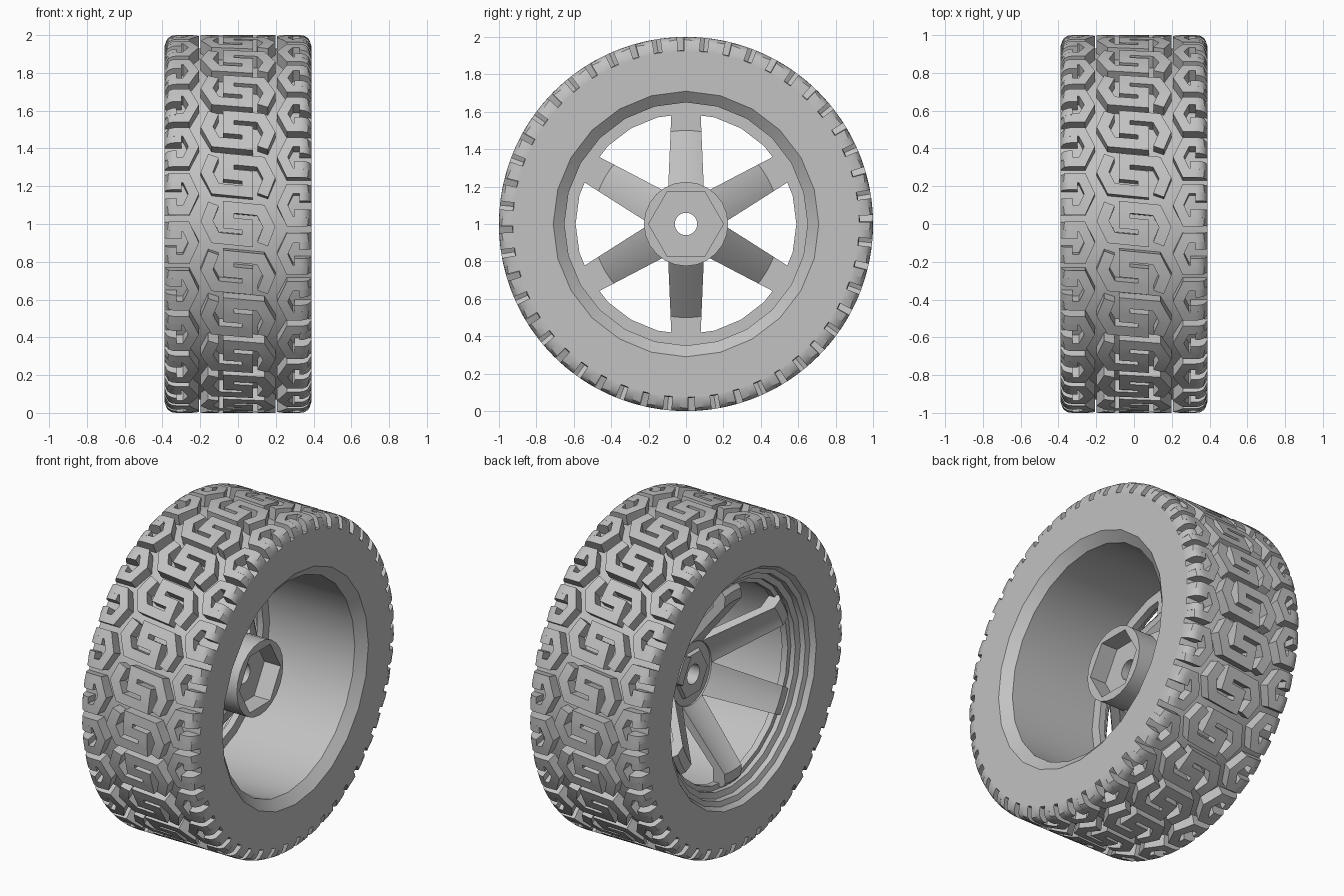
import bpy, bmesh, math
from mathutils import Vector, Matrix

cube = bpy.data.objects.get("Cube")
if cube:
    bpy.data.objects.remove(cube)

HALF, CARCASS, ROUND = 0.39, 0.93, 0.06
REPEATS = 24

grey = bpy.data.materials.new("plain_grey")
grey.use_nodes = True
colour = (0.54, 0.54, 0.54, 1)
grey.diffuse_color = colour
grey.node_tree.nodes["Principled BSDF"].inputs["Base Color"].default_value = colour


def polar(x, r, a):
    return Vector((x, r * math.cos(a), 1 + r * math.sin(a)))


def finish(name, bm, angle=30):
    bmesh.ops.recalc_face_normals(bm, faces=bm.faces)
    mesh = bpy.data.meshes.new(name)
    bm.to_mesh(mesh)
    bm.free()
    mesh.materials.append(grey)
    mesh.shade_smooth()
    mesh.set_sharp_from_angle(angle=math.radians(angle))
    ob = bpy.data.objects.new(name, mesh)
    bpy.context.collection.objects.link(ob)


def skin(bm, a, b):
    """Join two matching closed loops of vertices."""
    for j in range(len(a)):
        k = (j + 1) % len(a)
        bm.faces.new((a[j], a[k], b[k], b[j]))


def lathe(name, profile, segs):
    """Spin a closed (x, radius) loop; a radius may be a function of angle."""
    bm = bmesh.new()
    rings = []
    for i in range(segs):
        a = math.tau * i / segs
        rings.append([bm.verts.new(polar(x, r(a) if callable(r) else r, a)) for x, r in profile])
    for i in range(segs):
        skin(bm, rings[i], rings[(i + 1) % segs])
    finish(name, bm)


def polygon(sides, radius):
    step = math.tau / sides
    return lambda a: radius * math.cos(step / 2) / math.cos(a % step - step / 2)


# Tread surface radius, rounded at the shoulders
def crown(x):
    d = max(0, abs(x) - (HALF - ROUND))
    return 1 - ROUND + math.sqrt(max(0, ROUND ** 2 - d ** 2))


def stroke(bm, pts, width, turn, cuts=6):
    """Raise a mitred band along a path drawn on the unrolled tread."""
    pts = [Vector(p) for p in pts]
    dirs = [(b - a).normalized() for a, b in zip(pts, pts[1:])]
    offs = []
    for i in range(len(pts)):
        d0, d1 = dirs[max(i - 1, 0)], dirs[min(i, len(dirs) - 1)]
        n0, n1 = Vector((-d0.y, d0.x)), Vector((-d1.y, d1.x))
        m = (n0 + n1).normalized()
        offs.append(m * (width / 2 / m.dot(n0)))
    rows = []
    for i in range(len(dirs)):
        for k in range(cuts + (i == len(dirs) - 1)):
            t = k / cuts
            p, o = pts[i].lerp(pts[i + 1], t), offs[i].lerp(offs[i + 1], t)
            row = []
            for q, top in ((p + o, 1), (p - o, 1), (p - o, 0), (p + o, 0)):
                r = crown(q.x) if top else CARCASS - 0.01
                row.append(bm.verts.new(polar(q.x, r, turn + q.y)))
            rows.append(row)
    for a, b in zip(rows, rows[1:]):
        skin(bm, a, b)
    bm.faces.new(rows[0])
    bm.faces.new(rows[-1])


# Tyre body, its bore matching the faceted rim
bore = polygon(24, 0.71)
lathe("tyre_body", [(-HALF, bore), (-HALF, 0.925), (-HALF + 0.01, CARCASS),
                    (HALF - 0.01, CARCASS), (HALF, 0.925), (HALF, bore)], 96)

# Tread: interlocked double hooks in the centre, slotted shoulder blocks between
half_hook = [(0.13, 0.095), (0.165, 0), (0.12, -0.085), (-0.05, -0.085), (-0.05, 0)]
hook = half_hook + [(-x, -s) for x, s in reversed(half_hook)]
hook = [(x, s + 0.1 * x) for x, s in hook]
band = [(HALF, 0.087), (0.275, 0.087), (0.235, 0), (0.275, -0.087), (HALF, -0.087)]
pitch = math.tau / REPEATS

centre, shoulders = bmesh.new(), bmesh.new()
for i in range(REPEATS):
    stroke(centre, hook, 0.06, i * pitch)
    for side in (-1, 1):
        turn = (i + 0.5) * pitch + side * 0.03
        stroke(shoulders, [(x * side, s) for x, s in band], 0.052, turn)
        # Inner lugs narrow the slot towards the sidewall
        for s, start in ((0.045, 0.3), (-0.045, 0.325)):
            stroke(shoulders, [(side * start, s * side), (side * HALF, s * side)], 0.045, turn)
finish("centre_tread", centre)
finish("shoulder_tread", shoulders)

# Rim barrel with a chamfered lip and the spoke ring near the outer face
lathe("rim", [(HALF, 0.71), (0.34, 0.65), (-0.24, 0.65), (-0.24, 0.59),
              (-0.28, 0.59), (-0.28, 0.62), (-0.31, 0.62), (-0.32, 0.655),
              (-0.35, 0.66), (-0.36, 0.69), (-HALF, 0.71)], 24)

# Hub with a hexagonal socket and an axle hole
lathe("hub", [(0.15, 0.225), (0.15, polygon(6, 0.2)), (0.04, polygon(6, 0.2)), (0.04, 0.06),
              (-0.05, 0.06), (-0.05, polygon(6, 0.14)), (-0.03, polygon(6, 0.15)),
              (-0.03, 0.225)], 24)

# Six spokes cut from a dished cone: curved across, tapering outwards
side_profile = [(0.03, 0.19), (-0.24, 0.5), (-0.24, 0.605), (-0.3, 0.605),
                (-0.32, 0.58), (-0.32, 0.52), (-0.04, 0.19)]
ACROSS = 8
bm = bmesh.new()
for i in range(6):
    spin = Matrix.Translation((0, 0, 1)) @ Matrix.Rotation(i * math.pi / 3, 4, "X")
    slices = []
    for n in range(ACROSS + 1):
        u = 2 * n / ACROSS - 1
        ribs = []
        for x, r in side_profile:
            t = u * (0.105 - 0.045 * r)
            ribs.append(bm.verts.new(spin @ Vector((x, t, math.sqrt(r * r - t * t)))))
        slices.append(ribs)
    for a, b in zip(slices, slices[1:]):
        skin(bm, a, b)
    bm.faces.new(slices[0])
    bm.faces.new(slices[-1])
finish("spokes", bm)
